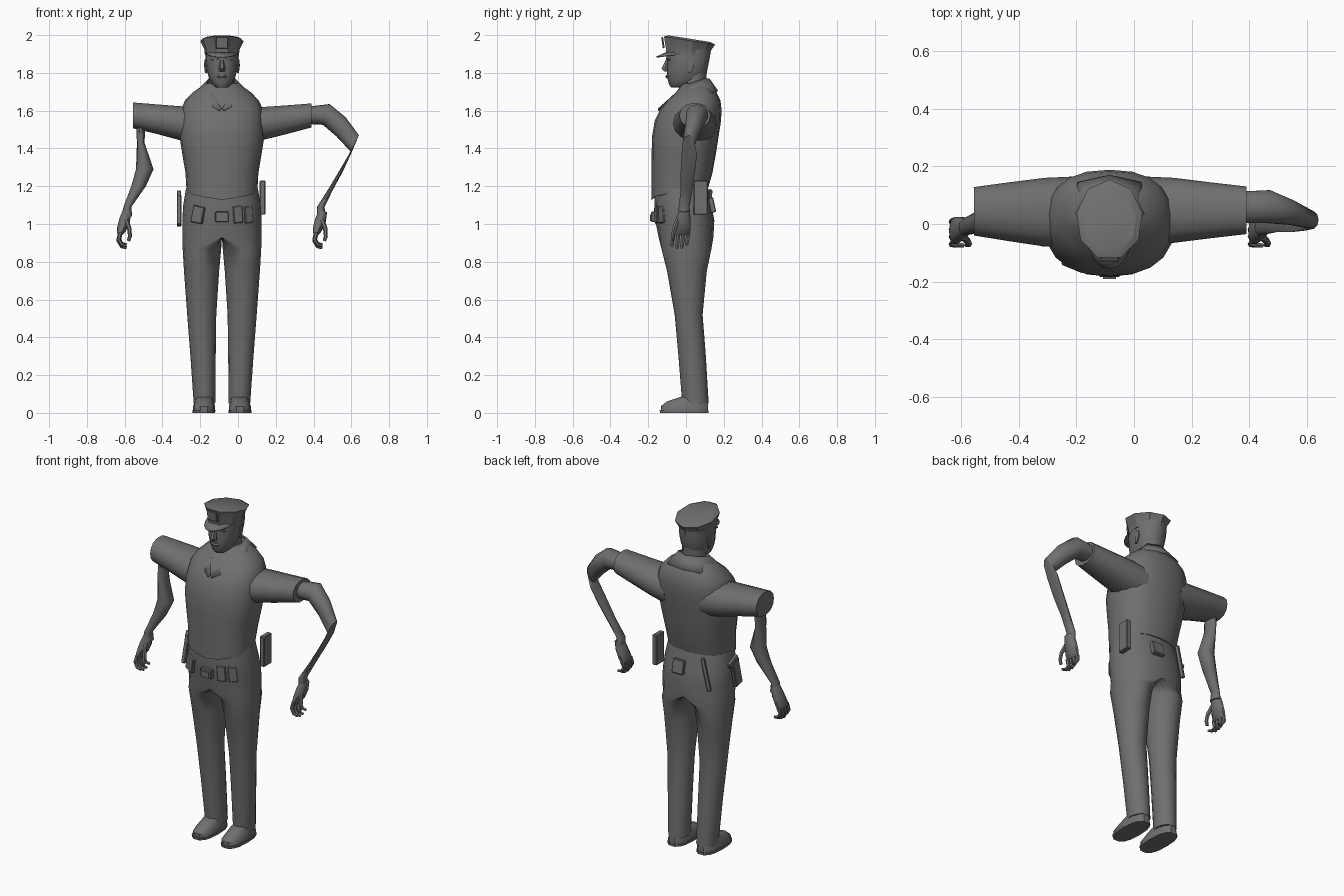
import bpy, bmesh, math
from mathutils import Vector, Matrix

if "Cube" in bpy.data.objects:
    bpy.data.objects.remove(bpy.data.objects["Cube"])

CX = -0.085  # body centre line
grey = bpy.data.materials.new("uniform grey")
grey.diffuse_color = (0.16, 0.16, 0.16, 1)
grey.use_nodes = True
grey.node_tree.nodes["Principled BSDF"].inputs["Base Color"].default_value = grey.diffuse_color


def finish(name, bm, smooth=40):
    bmesh.ops.recalc_face_normals(bm, faces=bm.faces)
    me = bpy.data.meshes.new(name)
    bm.to_mesh(me)
    bm.free()
    me.materials.append(grey)
    ob = bpy.data.objects.new(name, me)
    bpy.context.collection.objects.link(ob)
    if smooth:
        bpy.ops.object.select_all(action='DESELECT')
        ob.select_set(True)
        bpy.context.view_layer.objects.active = ob
        bpy.ops.object.shade_smooth_by_angle(angle=math.radians(smooth))
    return ob


def skin(bm, rings, caps=True):
    """Bridge lists of points into a closed tube."""
    vs = [[bm.verts.new(p) for p in r] for r in rings]
    n = len(vs[0])
    for a, b in zip(vs, vs[1:]):
        for i in range(n):
            j = (i + 1) % n
            bm.faces.new((a[i], a[j], b[j], b[i]))
    if caps:
        bm.faces.new(vs[0])
        bm.faces.new(vs[-1])


def oval(c, u, v, n=12, p=2.0, turn=0.0):
    """Superellipse ring around c spanned by half-axes u and v."""
    pts = []
    for i in range(n):
        t = 2 * math.pi * i / n + turn
        a, b = math.cos(t), math.sin(t)
        a = math.copysign(abs(a) ** (2 / p), a)
        b = math.copysign(abs(b) ** (2 / p), b)
        pts.append(Vector(c) + a * Vector(u) + b * Vector(v))
    return pts


def flat(x, z, hx, y0, y1, **k):
    """Horizontal ring from half width and front/back y."""
    return oval((x, (y0 + y1) / 2, z), (hx, 0, 0), (0, (y1 - y0) / 2, 0), **k)


def loft(name, rings, smooth=40):
    bm = bmesh.new()
    skin(bm, rings)
    return finish(name, bm, smooth)


def mirror(ob):
    ob.location.x = CX
    m = ob.modifiers.new("mirror", 'MIRROR')
    m.use_clip = True
    return ob


def box(name, c, size, rot=(0, 0, 0), bevel=0.0):
    bm = bmesh.new()
    bmesh.ops.create_cube(bm, size=1)
    bmesh.ops.scale(bm, vec=size, verts=bm.verts)
    if bevel:
        bmesh.ops.bevel(bm, geom=bm.edges[:], offset=bevel, segments=1, affect='EDGES')
    ob = finish(name, bm, 0)
    ob.location = c
    ob.rotation_euler = [math.radians(a) for a in rot]
    return ob


# Trousers: one leg that opens into half of the hips, mirrored
legs = [(0.05, .0925, .057, -.02, .12), (.30, .10, .067, -.04, .105), (.52, .107, .077, -.06, .088),
        (.75, .108, .093, -.10, .11), (.87, .106, .102, -.13, .135)]
hips = [(.93, .21, -.145, .145), (1.02, .21, -.163, .15), (1.10, .205, -.168, .135), (1.19, .19, -.165, .115)]
rings = [flat(cx, z, hx, a, b, n=16) for z, cx, hx, a, b in legs]
for z, w, a, b in hips:
    rings.append([Vector((max(0, p.x), p.y, p.z)) for p in flat(0, z, w, a, b, n=16, p=2.3)])
bm = bmesh.new()
skin(bm, rings)
inner = [f for f in bm.faces if all(v.co.x < 1e-4 for v in f.verts)]
bmesh.ops.delete(bm, geom=inner, context='FACES')
mirror(finish("trousers", bm))

# Shoes: upper and sole
mirror(loft("shoes", [flat(.095, 0.012, .058, -.135, .12, n=14, p=2.6), flat(.095, .035, .058, -.135, .12, n=14, p=2.5),
                      flat(.094, .06, .05, -.105, .118, n=14), flat(.093, .085, .045, -.03, .11, n=14)]))
mirror(loft("soles", [flat(.096, 0, .06, -.14, .122, n=14, p=2.6), flat(.096, .014, .061, -.142, .123, n=14, p=2.6)], 30))

# Vest with a dipped front hem
vest = [(1.18, .187, -.182, .118), (1.27, .193, -.182, .14), (1.37, .21, -.182, .158), (1.46, .224, -.18, .172),
        (1.55, .222, -.165, .186), (1.61, .215, -.135, .188), (1.655, .195, -.10, .182), (1.70, .15, -.05, .16),
        (1.745, .085, -.02, .125)]
rings = [flat(CX, z, hx, a, b, n=20, p=2.35) for z, hx, a, b in vest]
for p in rings[0]:
    p.z += 0.15 * p.y - 0.005
    if p.y < -.1:
        p.z -= 0.02 * max(0, 1 - abs(p.x - CX) / .15)
loft("vest", rings)

# Collar: folded strip meeting in a V
top = [(0, .125, 1.77), (.07, .095, 1.77), (.085, .02, 1.745), (.05, -.065, 1.685), (.004, -.145, 1.615)]
low = [(0, .17, 1.705), (.11, .145, 1.70), (.14, .02, 1.70), (.11, -.085, 1.645), (.012, -.15, 1.603)]
bm = bmesh.new()
ta, lo = [[bm.verts.new(p) for p in row] for row in (top, low)]
for i in range(4):
    bm.faces.new((ta[i], ta[i + 1], lo[i + 1], lo[i]))
col = mirror(finish("collar", bm))
s = col.modifiers.new("thickness", 'SOLIDIFY')
s.thickness = 0.008

# Neck and head
loft("neck", [flat(CX, 1.66, .075, -.04, .115), flat(CX, 1.74, .066, -.02, .105), flat(CX, 1.82, .068, -.03, .112)])
face = [(1.722, .03, -.078, -.01), (1.738, .05, -.09, .05), (1.77, .068, -.098, .095), (1.81, .08, -.102, .112),
        (1.85, .086, -.10, .12), (1.875, .087, -.104, .125), (1.92, .087, -.10, .13)]
loft("head", [flat(CX, z, hx, a, b, n=16, p=2.25) for z, hx, a, b in face], 50)
loft("nose", [flat(CX, 1.808, .016, -.118, -.085, n=6), flat(CX, 1.822, .018, -.133, -.085, n=6),
              flat(CX, 1.87, .009, -.108, -.085, n=6)])
loft("lips", [flat(CX, 1.770, .018, -.103, -.08, n=8), flat(CX, 1.780, .026, -.110, -.08, n=8),
              flat(CX, 1.79, .02, -.106, -.08, n=8)])
for s in (-1, 1):
    box("brow", (CX + s * .038, -.094, 1.872), (.04, .014, .008), (0, s * 8, s * 14))
    loft("ear", [flat(CX + s * .085, z, w, .01, y, n=6) for z, w, y in ((1.80, .005, .03), (1.84, .01, .045), (1.87, .007, .042))])

# Peaked cap: band, flared crown sloping to the back, flat top
cap = [(1.893, .092, -.112, .128, 0), (1.925, .094, -.114, .132, .05), (1.974, .116, -.125, .154, .16),
       (1.984, .095, -.10, .13, .16)]
rings = []
for z, hx, a, b, tilt in cap:
    r = flat(CX, z, hx, a, b, n=9, turn=math.pi / 2)
    for p in r:
        p.z -= tilt * p.y
    rings.append(r)
loft("cap", rings, 25)
# Peak: curved plate dropping to the front
bm = bmesh.new()
arc = [math.pi * (1.1 + .8 * i / 8) for i in range(9)]
back = [bm.verts.new((CX + .088 * math.cos(t), .01 + .11 * math.sin(t), 1.912)) for t in arc]
front = [bm.verts.new((CX + .088 * math.cos(t), .01 + .168 * math.sin(t), 1.906 + .02 * math.sin(t))) for t in arc]
for i in range(8):
    bm.faces.new((back[i], back[i + 1], front[i + 1], front[i]))
peak = finish("cap_peak", bm)
peak.modifiers.new("thickness", 'SOLIDIFY').thickness = .006
box("cap_badge", (CX, -.122, 1.96), (.065, .01, .06), (8, 0, 0), .003)


# Sleeves
def sleeve(name, data):
    loft(name, [oval((x, (a + b) / 2, (l + h) / 2), (0, (b - a) / 2, 0), (0, 0, (h - l) / 2), n=14, p=2.2)
                for x, a, b, l, h in data])


sleeve("sleeve_left", [(-.20, -.08, .165, 1.42, 1.62), (-.31, -.078, .16, 1.442, 1.626), (-.43, -.06, .145, 1.475, 1.635),
                       (-.555, -.04, .128, 1.505, 1.645)])
sleeve("sleeve_right", [(.03, -.08, .165, 1.42, 1.615), (.14, -.065, .16, 1.445, 1.622), (.26, -.05, .145, 1.475, 1.63),
                        (.39, -.035, .13, 1.51, 1.64)])


# Arms: rings set by two opposite corner points (x, z) and a y range
def arm(name, data):
    rings = []
    for x0, z0, x1, z1, a, b in data:
        c = ((x0 + x1) / 2, (a + b) / 2, (z0 + z1) / 2)
        rings.append(oval(c, ((x1 - x0) / 2, 0, (z1 - z0) / 2), (0, (b - a) / 2, 0), n=10))
    loft(name, rings, 50)


arm("arm_right", [(.36, 1.53, .36, 1.62, .0, .115), (.45, 1.525, .485, 1.635, 0, .12), (.52, 1.465, .57, 1.565, -.005, .085),
                  (.595, 1.385, .64, 1.47, -.018, .045), (.582, 1.36, .60, 1.375, -.025, .06),
                  (.535, 1.28, .556, 1.28, -.03, .05), (.475, 1.18, .502, 1.18, -.03, .035),
                  (.418, 1.09, .458, 1.09, -.04, .02), (.42, 1.04, .465, 1.04, -.045, .025)])
arm("arm_left", [(-.54, 1.53, -.49, 1.53, -.01, .08), (-.535, 1.43, -.495, 1.43, -.02, .075),
                 (-.54, 1.29, -.447, 1.29, -.025, .065), (-.565, 1.20, -.488, 1.20, -.03, .05),
                 (-.607, 1.09, -.565, 1.09, -.04, .02), (-.612, 1.04, -.56, 1.04, -.045, .025)])


# Hands: palm, four curled fingers, thumb
def finger(bm, pts, r):
    rings = []
    for i, p in enumerate(pts):
        d = (Vector(pts[min(i + 1, len(pts) - 1)]) - Vector(pts[max(i - 1, 0)])).normalized()
        u = d.cross(Vector((0, 1, 0))).normalized()
        rings.append(oval(p, u * r * (1 - .12 * i), d.cross(u) * r * (1 - .12 * i), n=6))
    skin(bm, rings)


for name, dx in (("hand_left", 0), ("hand_right", 1.037)):
    bm = bmesh.new()
    skin(bm, [oval((x + dx, y, z), (hx, 0, -hx * .3), (0, hy, 0), n=10) for x, y, z, hx, hy in
              ((-.587, -.01, 1.07, .022, .03), (-.60, -.015, 1.02, .028, .042), (-.617, -.022, .97, .024, .048),
               (-.627, -.027, .945, .014, .045))])
    for k in range(4):
        y = -.066 + .026 * k
        drop = (0, .01, .008, -.006)[k]
        finger(bm, [(-.622 + dx, y, .955), (-.632 + dx, y - .004, .918 - drop), (-.615 + dx, y - .008, .89 - drop),
                    (-.59 + dx, y - .008, .884 - drop)], .0125)
    finger(bm, [(-.592 + dx, -.045, 1.02), (-.575 + dx, -.062, .975), (-.572 + dx, -.07, .935), (-.58 + dx, -.072, .91)], .0135)
    finish(name, bm, 50)

# Belt gear
box("buckle", (CX, -.172, 1.038), (.072, .024, .055), (0, 0, 0), .004)
box("buckle_plate", (CX, -.187, 1.034), (.046, .006, .034))
box("front_pouch_left", (-.21, -.142, 1.05), (.065, .03, .09), (0, 12, -22), .004)
for x, y, rz in ((-.002, -.148, 14), (.052, -.122, 32)):
    box("front_pouch_right", (x, y, 1.05), (.05, .028, .09), (0, -5, rz), .004)
box("radio", (.13, .078, 1.14), (.03, .074, .18), (0, 0, 0), .004)
box("rear_pouch", (-.05, .137, 1.10), (.075, .03, .08), (12, 0, 0), .004)
box("baton", (-.22, .125, 1.09), (.022, .022, .19), (6, 12, 30), .004)
box("holster", (-.312, -.03, 1.07), (.024, .06, .16), (-14, 0, 0), .004)
box("pistol_grip", (-.312, .0, 1.145), (.022, .085, .035), (-25, 0, 0), .004)
